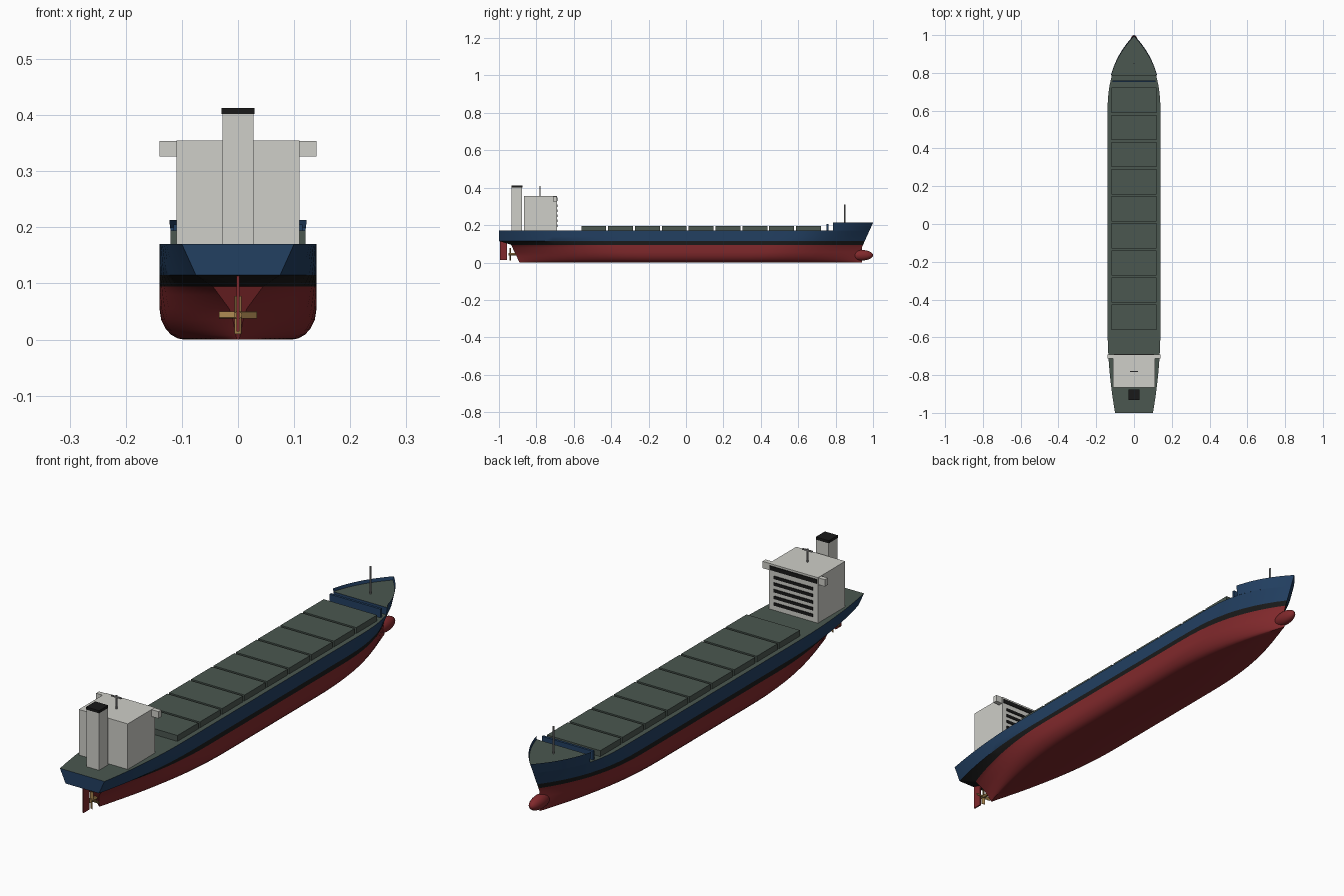
import bpy, bmesh, math
from mathutils import Matrix

cube = bpy.data.objects.get("Cube")
if cube:
    bpy.data.objects.remove(cube, do_unlink=True)


def material(name, rgb):
    m = bpy.data.materials.new(name)
    m.use_nodes = True
    m.diffuse_color = (*rgb, 1)
    m.node_tree.nodes["Principled BSDF"].inputs["Base Color"].default_value = (*rgb, 1)
    return m


red = material("antifouling red", (.22, .022, .025))
black = material("black", (.01, .01, .01))
blue = material("hull blue", (.016, .05, .12))
green = material("deck green", (.07, .095, .08))
white = material("house off-white", (.62, .62, .58))
brass = material("brass", (.35, .21, .07))
grey = material("mast grey", (.25, .25, .25))


def finish(name, bm, mats, smooth=False):
    bmesh.ops.remove_doubles(bm, verts=bm.verts, dist=.0001)
    bmesh.ops.recalc_face_normals(bm, faces=bm.faces)
    me = bpy.data.meshes.new(name)
    bm.to_mesh(me)
    bm.free()
    for m in mats:
        me.materials.append(m)
    ob = bpy.data.objects.new(name, me)
    bpy.context.collection.objects.link(ob)
    if smooth:
        bpy.ops.object.select_all(action='DESELECT')
        ob.select_set(True)
        bpy.context.view_layer.objects.active = ob
        bpy.ops.object.shade_smooth_by_angle(angle=math.radians(30))
    return ob


def box(name, mat, x, y, z):
    """Box from (min, max) ranges."""
    bm = bmesh.new()
    spans = (x, y, z)
    place = Matrix.Translation([(a + b) / 2 for a, b in spans])
    size = Matrix.Diagonal([b - a for a, b in spans] + [1])
    bmesh.ops.create_cube(bm, size=1, matrix=place @ size)
    return finish(name, bm, [mat])


def rod(name, mat, r, centre, length, rot=Matrix()):
    bm = bmesh.new()
    bmesh.ops.create_cone(bm, cap_ends=True, segments=12, radius1=r, radius2=r,
                          depth=length, matrix=Matrix.Translation(centre) @ rot)
    return finish(name, bm, [mat], True)


def interp(pts, v):
    for (a, p), (b, q) in zip(pts, pts[1:]):
        if v <= b:
            return p + (q - p) * max(0, v - a) / (b - a)
    return pts[-1][1]


# Hull form: end positions and half breadth at each height
BEAM, DECK, FC_DECK, FC_TOP, FC_AFT = .14, .17, .2, .213, .785
STERN = [(0, -.89), (.095, -.935), (.115, -1)]
STEM = [(0, .94), (.08, .94), (FC_TOP, 1)]
TRANSOM = [(0, .003), (.05, .012), (.095, .045), (.115, .075), (DECK, .1)]


def half_breadth(y, z):
    k = min(1, z / DECK)
    bilge = max(0, 1 - z / .055)
    beam = BEAM - .045 * (1 - math.sqrt(1 - bilge ** 2))
    bow = max(0, min(1, (interp(STEM, z) - y) / (.6 - .2 * k)))
    run = max(0, min(1, (y - interp(STERN, z)) / (.65 - .2 * k)))
    s = interp(TRANSOM, z) / BEAM
    return beam * (1 - (1 - bow) ** (2.1 + .6 * k)) * (s + (1 - s) * (1 - (1 - run) ** 2))


def shell(levels, start, count):
    """Mirrored skin of waterlines running from start(z) to the stem."""
    bm = bmesh.new()
    rows = []
    for z in levels:
        row = []
        for i in range(count + 1):
            t = .5 - .5 * math.cos(math.pi * i / count)
            y = start(z) + (interp(STEM, z) - start(z)) * t
            w = half_breadth(y, z)
            row.append([bm.verts.new((s * w, y, z)) for s in (1, -1)])
        rows.append(row)
    for lo, hi in zip(rows, rows[1:]):
        for i in range(count):
            for s in (0, 1):
                bm.faces.new((lo[i][s], lo[i + 1][s], hi[i + 1][s], hi[i][s]))
    return bm, rows


def span(bm, row, mat):
    """Close a waterline side to side."""
    for a, b in zip(row, row[1:]):
        bm.faces.new((a[0], a[1], b[1], b[0])).material_index = mat


def close_aft(bm, rows):
    for lo, hi in zip(rows, rows[1:]):
        bm.faces.new((lo[0][0], lo[0][1], hi[0][1], hi[0][0]))


# Hull with painted bands by height
levels = [0, .002, .008, .018, .035, .055, .08, .095, .115, .14, DECK]
bm, rows = shell(levels, lambda z: interp(STERN, z), 44)
close_aft(bm, rows)
for f in bm.faces:
    h = f.calc_center_median().z
    f.material_index = 0 if h < .095 else 1 if h < .115 else 2
span(bm, rows[0], 0)
span(bm, rows[-1], 3)
finish("hull", bm, [red, black, blue, green], True)

# Raised forecastle, its deck set below the bulwark top
bm, rows = shell([DECK, FC_DECK, FC_TOP], lambda z: FC_AFT, 16)
close_aft(bm, rows[:2])
span(bm, rows[1], 1)
finish("forecastle", bm, [blue, green], True)

# Breakwater ahead of the hatches
box("breakwater", blue, (-.115, .115), (.751, .761), (DECK, .205))

# Bulbous bow
bm = bmesh.new()
bmesh.ops.create_uvsphere(bm, u_segments=24, v_segments=14, radius=1,
                          matrix=Matrix.Translation((0, .94, .039)) @ Matrix.Diagonal((.025, .06, .028, 1)))
finish("bulbous_bow", bm, [red], True)

# Cargo hatches
pitch = .1435
for i in range(9):
    y = -.56 + i * pitch
    box(f"hatch_cover_{i + 1}", green, (-.12, .12), (y, y + pitch - .01), (DECK, .194))

# Accommodation house, bridge wings and windows
box("deckhouse", white, (-.11, .11), (-.865, -.69), (DECK, .355))
for side, s in (("left", 1), ("right", -1)):
    box(f"{side}_bridge_wing", white, sorted((s * .11, s * BEAM)), (-.711, -.692), (.326, .354))
box("bridge_windows", black, (-.105, .105), (-.69, -.687), (.33, .347))
for i in range(5):
    z = .298 - i * .027
    box(f"window_row_{i + 1}", black, (-.088, .088), (-.69, -.687), (z, z + .012))

# Funnel
box("funnel", white, (-.028, .028), (-.932, -.876), (DECK, .402))
box("funnel_cap", black, (-.029, .029), (-.933, -.875), (.402, .413))

# Masts
rod("radar_mast", grey, .003, (0, -.78, .382), .055)
box("radar_bar", grey, (-.022, .022), (-.783, -.777), (.4, .405))
rod("foremast", grey, .004, (0, .85, .255), .11)

# Rudder and propeller
box("rudder", red, (-.003, .003), (-.995, -.958), (.014, .118))
rod("propeller_shaft", brass, .007, (0, -.925, .044), .05, Matrix.Rotation(math.pi / 2, 4, 'X'))
bm = bmesh.new()
for i in range(4):
    m = (Matrix.Translation((0, -.94, .044)) @ Matrix.Rotation(i * math.pi / 2, 4, 'Y')
         @ Matrix.Translation((0, 0, .018)) @ Matrix.Rotation(.5, 4, 'Z')
         @ Matrix.Diagonal((.013, .003, .032, 1)))
    bmesh.ops.create_cube(bm, size=1, matrix=m)
finish("propeller_blades", bm, [brass])
